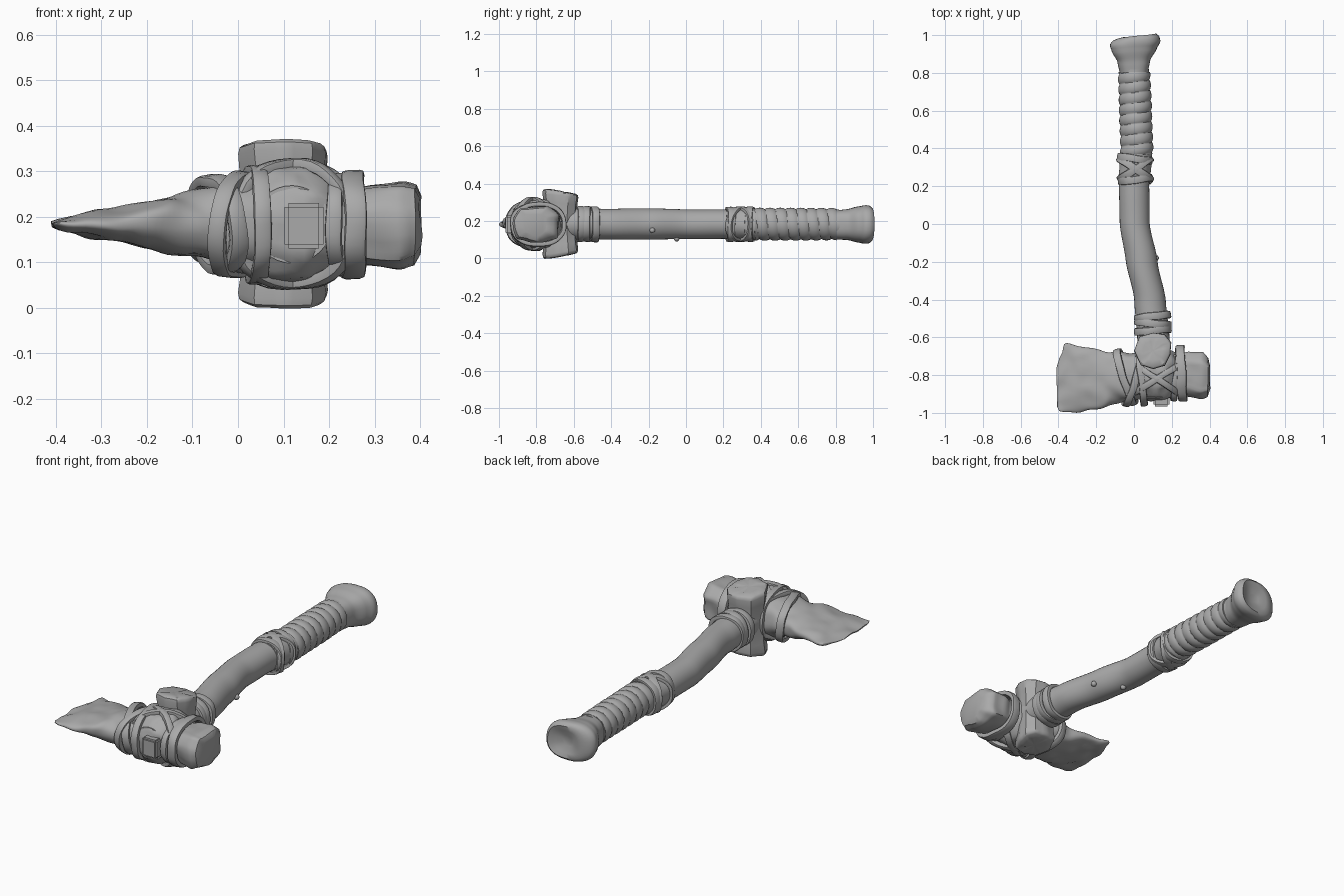
import bpy, bmesh, math
from math import sin, cos, pi, tau
from mathutils import Vector, noise

if "Cube" in bpy.data.objects:
    bpy.data.objects.remove(bpy.data.objects["Cube"])

grey = bpy.data.materials.new("plain grey")
grey.use_nodes = True
grey.diffuse_color = (0.4, 0.4, 0.4, 1)
grey.node_tree.nodes["Principled BSDF"].inputs["Base Color"].default_value = (0.4, 0.4, 0.4, 1)
ZC = 0.183
parts = []


def finish(name, bm):
    bmesh.ops.recalc_face_normals(bm, faces=bm.faces)
    mesh = bpy.data.meshes.new(name)
    bm.to_mesh(mesh)
    bm.free()
    mesh.materials.append(grey)
    ob = bpy.data.objects.new(name, mesh)
    bpy.context.collection.objects.link(ob)
    parts.append(ob)
    return ob


def loft(name, rings, loop=False, rough=0.0, scale=8):
    """Skin a list of point rings; cap the ends unless it is a loop."""
    bm = bmesh.new()
    rows = [[bm.verts.new(p) for p in ring] for ring in rings]
    n = len(rows[0])
    pairs = list(zip(rows, rows[1:])) + ([(rows[-1], rows[0])] if loop else [])
    for a, b in pairs:
        for i in range(n):
            j = (i + 1) % n
            bm.faces.new((a[i], a[j], b[j], b[i]))
    if not loop:
        bm.faces.new(rows[0])
        bm.faces.new(rows[-1])
    if rough:
        for v in bm.verts:
            v.co += noise.noise_vector(v.co * scale) * rough
    return finish(name, bm)


def lerp_table(table, t):
    """Smoothly read a row of values from a table keyed by its first column."""
    for a, b in zip(table, table[1:]):
        if t <= b[0]:
            f = max(0, (t - a[0]) / (b[0] - a[0]))
            f = 0.5 * f + 0.5 * f * f * (3 - 2 * f)
            return [p + (q - p) * f for p, q in zip(a, b)][1:]
    return table[-1][1:]


def span(a, b, n):
    return [a + (b - a) * i / n for i in range(n + 1)]


def power(v, e):
    return math.copysign(abs(v) ** e, v)


def strap(name, centre, turn, a, b, width, thick=0.015, lean=0.0):
    """A flat band looped around an oval; turn spins it about z, lean tips it."""
    axis = Vector((cos(turn), sin(turn), lean)).normalized()
    u = Vector((-sin(turn), cos(turn), 0))
    w = axis.cross(u)
    rings = []
    for i in range(40):
        t = tau * i / 40
        p = Vector(centre) + u * a * power(cos(t), 0.85) + w * b * power(sin(t), 0.85)
        n = (u * cos(t) / a + w * sin(t) / b).normalized()
        rings.append([p + axis * width / 2 * power(cos(s), 0.5) + n * thick * power(sin(s), 0.5)
                      for s in [tau * k / 10 for k in range(10)]])
    return loft(name, rings, True, 0.006, 11)


# Curved wooden handle: y, centre x, radius
HANDLE = [(-0.92, 0.12, 0.085), (-0.6, 0.1, 0.085), (-0.4, 0.085, 0.083), (-0.2, 0.04, 0.083),
          (0, 0.004, 0.08), (0.2, 0, 0.078), (0.4, 0.015, 0.078), (0.6, 0.008, 0.078), (0.82, 0, 0.076)]


def handle_ring(y, swell=lambda t: 0):
    x, r = lerp_table(HANDLE, y)
    return [(x + (r + swell(t)) * cos(t), y, ZC + (r + swell(t)) * sin(t))
            for t in [tau * k / 32 for k in range(32)]]


loft("handle", [handle_ring(y) for y in span(-0.92, 0.82, 70)], rough=0.004, scale=5)

# Spiral cord grip with a crest for every turn
loft("grip_wrap", [handle_ring(y, lambda t: 0.001 + 0.009 * abs(sin((y - 0.38) * pi / 0.055 + t / 2)) ** 0.6)
                   for y in span(0.37, 0.805, 110)])

# Flared pommel with a hollow end: y, centre x, half width, half height
POMMEL = [(0.79, 0, 0.074, 0.076), (0.86, 0, 0.086, 0.083), (0.92, 0, 0.118, 0.098),
          (0.955, 0.005, 0.134, 0.104), (0.98, 0.01, 0.126, 0.102), (0.995, 0.018, 0.1, 0.086)]
rings = []
for y in span(0.79, 0.995, 18):
    x, w, h = lerp_table(POMMEL, y)
    rings.append([(x + w * power(cos(t), 0.8), y + 0.06 * (y - 0.79) * cos(t), ZC - 0.002 + h * power(sin(t), 0.8))
                  for t in [tau * k / 32 for k in range(32)]])
for s, y in ((0.7, 0.99), (0.3, 0.975)):
    rings.append([(0.018 + s * (p[0] - 0.018), y, ZC + s * (p[2] - ZC)) for p in rings[18]])
loft("pommel", rings, rough=0.004)

# Crossed cords in the middle of the handle
for i, (y, turn) in enumerate(((0.29, 0.6), (0.29, -0.6), (0.235, 0.12), (0.345, -0.15))):
    strap(f"middle_cord_{i}", (0.008, y, ZC - 0.002), pi / 2 + turn, 0.084 / cos(turn), 0.085, 0.04, 0.009)
loft("middle_wrap", [handle_ring(y, lambda t: 0.006) for y in span(0.215, 0.37, 8)], rough=0.005, scale=14)

# Collar cords under the head
for i, y in enumerate((-0.49, -0.527, -0.565)):
    strap(f"collar_cord_{i}", (0.098, y, ZC), pi / 2 + 0.1 * (-1) ** i, 0.087, 0.083, 0.04, 0.012)

# Small knots on the handle
for i, (x, y, z) in enumerate(((0.117, -0.18, 0.15), (0.03, -0.05, 0.105))):
    bm = bmesh.new()
    bmesh.ops.create_icosphere(bm, subdivisions=2, radius=0.015)
    bmesh.ops.translate(bm, verts=bm.verts, vec=(x, y, z))
    finish(f"knot_{i}", bm)

# Chipped stone head, blade to poll: x, low y, high y, half thickness
STONE = [(-0.408, -0.97, -0.76, 0.003), (-0.395, -0.99, -0.71, 0.009), (-0.365, -0.993, -0.63, 0.018),
         (-0.3, -0.998, -0.642, 0.032), (-0.2, -0.983, -0.668, 0.05), (-0.1, -0.955, -0.68, 0.072),
         (0, -0.93, -0.68, 0.1), (0.12, -0.92, -0.68, 0.115), (0.24, -0.9, -0.69, 0.082),
         (0.29, -0.91, -0.675, 0.092), (0.36, -0.928, -0.675, 0.1), (0.39, -0.915, -0.7, 0.092),
         (0.403, -0.87, -0.74, 0.065)]
rings = []
for x in span(-0.408, 0.403, 64):
    lo, hi, h = lerp_table(STONE, x)
    lobes = 0.07 if x > 0.25 else 0
    ring = []
    for k in range(48):
        t = tau * k / 48
        s = 1 - lobes * abs(cos(3.5 * t + 0.4))
        e = 0.65 if x > 0.2 else 0.85
        ring.append((x, (lo + hi) / 2 + s * (hi - lo) / 2 * power(cos(t), e), ZC + s * h * power(sin(t), e)))
    rings.append(ring)
loft("stone_head", rings, rough=0.011, scale=13)

# Hide binding bulging around the handle
bm = bmesh.new()
bmesh.ops.create_uvsphere(bm, u_segments=40, v_segments=24, radius=1)
for v in bm.verts:
    p = Vector((power(v.co.x, 0.85) * 0.135, power(v.co.y, 0.8) * 0.145, power(v.co.z, 0.9) * 0.132))
    v.co = p + Vector((0.115, -0.795, ZC)) + noise.noise_vector(p * 17) * 0.012
finish("hide_binding", bm)

# Square end of the handle poking out of the front
bm = bmesh.new()
bmesh.ops.create_cube(bm, size=1)
for v in bm.verts:
    v.co = Vector((0.145 + 0.085 * v.co.x, -0.91 + 0.11 * v.co.y, 0.18 + 0.1 * v.co.z))
bmesh.ops.bevel(bm, geom=bm.edges[:], offset=0.009, segments=2, affect='EDGES')
finish("handle_tip", bm)

# Thick peg through the head, with sloping, cracked end faces
OUTLINE = [(0.0, -0.67), (0.035, -0.745), (0.1, -0.768), (0.165, -0.75), (0.193, -0.69),
           (0.198, -0.63), (0.165, -0.585), (0.1, -0.575), (0.03, -0.595)]
rings = []
for side in (-1, 1):
    levels = [(0.06, 0.9), (0.12, 0.95), (0.165, 1), (0.18, 0.97), (0.186, 0.88), (0.184, 0.55), (0.176, 0.1)]
    for h, s in levels[::side]:
        ring = []
        for i, (x, y) in enumerate(OUTLINE):
            nx, ny = OUTLINE[(i + 1) % len(OUTLINE)]
            for f in (0, 0.33, 0.67):
                px, py = x + (nx - x) * f, y + (ny - y) * f
                slope = 0.17 * (py + 0.76) * h / 0.186
                crack = 0.006 if s == 0.55 and f == 0 and i % 2 else 0
                ring.append((0.1 + (px - 0.1) * s, -0.672 + (py + 0.672) * s, 0.185 + side * (h - slope * s - crack)))
        rings.append(ring)
loft("cross_peg", rings, rough=0.004, scale=12)

# Straps: x, y, spin, half length, half height, width, lean
STRAPS = [(-0.045, -0.81, 0.3, 0.145, 0.098, 0.04, 0.12), (0.0, -0.81, -0.3, 0.15, 0.105, 0.04, -0.12),
          (0.04, -0.81, 0.1, 0.145, 0.118, 0.04, 0),
          (0.12, -0.82, 1.0, 0.148, 0.132, 0.035, 0), (0.12, -0.82, -1.0, 0.148, 0.132, 0.035, 0),
          (0.25, -0.79, 0.06, 0.14, 0.106, 0.05, 0), (0.225, -0.79, -0.1, 0.14, 0.1, 0.035, 0)]
for i, (x, y, turn, a, b, width, lean) in enumerate(STRAPS):
    strap(f"head_strap_{i}", (x, y, ZC), turn, a, b, width, 0.013, lean)

# Smooth shading with crisp edges
bpy.ops.object.select_all(action='DESELECT')
for ob in parts:
    ob.select_set(True)
bpy.context.view_layer.objects.active = parts[0]
bpy.ops.object.shade_smooth_by_angle(angle=math.radians(40))
